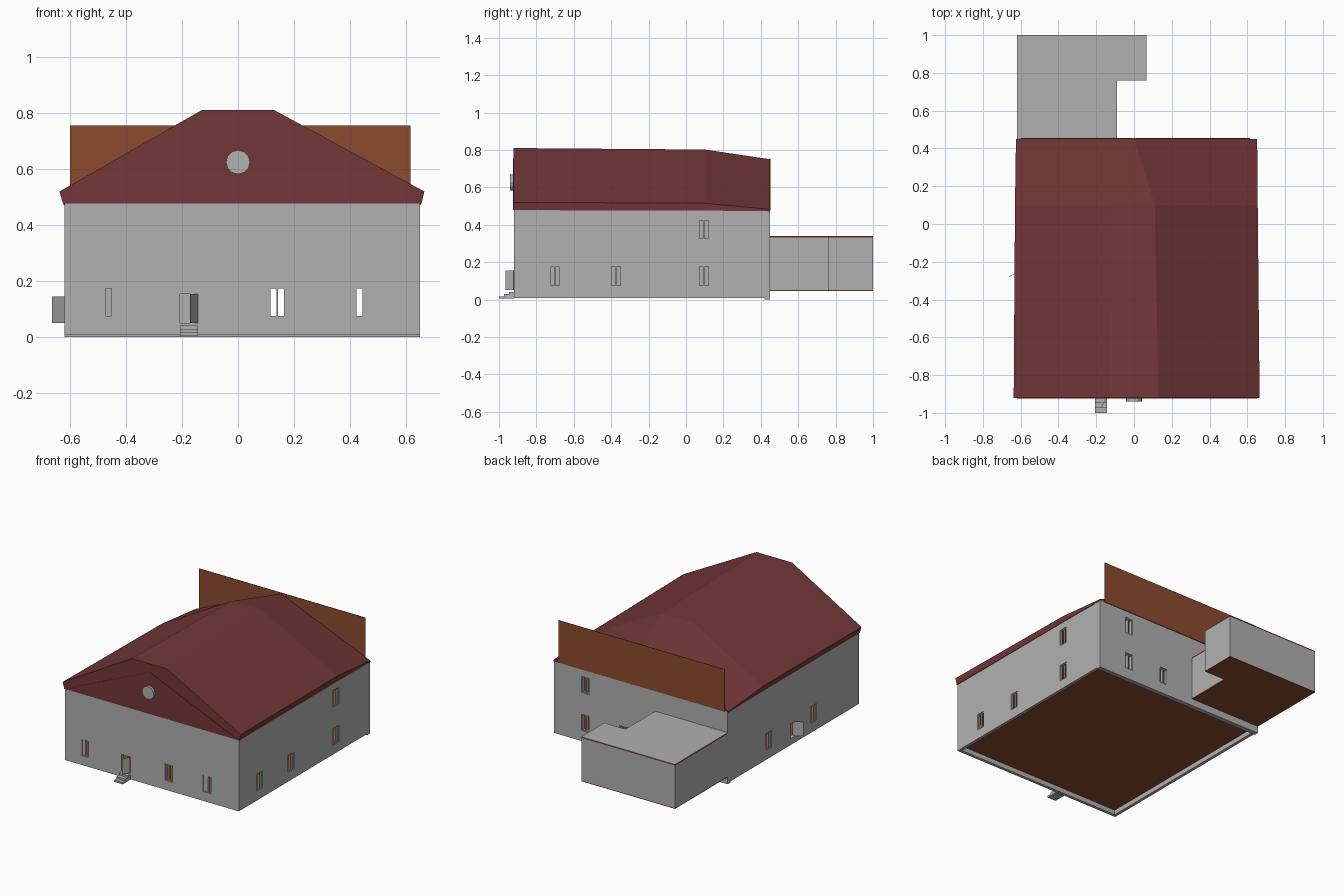
import bpy, bmesh, math

if "Cube" in bpy.data.objects:
    bpy.data.objects.remove(bpy.data.objects["Cube"])


def material(name, rgb):
    m = bpy.data.materials.new(name)
    m.diffuse_color = (*rgb, 1)
    m.use_nodes = True
    m.node_tree.nodes["Principled BSDF"].inputs["Base Color"].default_value = m.diffuse_color
    return m


GREY = material("grey_plaster", (0.44, 0.44, 0.44))
RED = material("dark_red_roof", (0.17, 0.038, 0.038))
WOOD = material("brown_wood", (0.262, 0.07, 0.027))


def finish(name, bm, mat):
    bmesh.ops.recalc_face_normals(bm, faces=bm.faces)
    me = bpy.data.meshes.new(name)
    bm.to_mesh(me)
    bm.free()
    me.materials.append(mat)
    ob = bpy.data.objects.new(name, me)
    bpy.context.collection.objects.link(ob)
    return ob


def boxes(name, mat, ranges):
    """One object from boxes given as (x0, x1, y0, y1, z0, z1)."""
    bm = bmesh.new()
    for x0, x1, y0, y1, z0, z1 in ranges:
        vs = bmesh.ops.create_cube(bm, size=1)["verts"]
        for v in vs:
            v.co = (x1 if v.co.x > 0 else x0, y1 if v.co.y > 0 else y0,
                    z1 if v.co.z > 0 else z0)
    return finish(name, bm, mat)


def prism(name, mat, pts, z0, z1):
    """Extrude a plan outline upward."""
    bm = bmesh.new()
    f = bm.faces.new([bm.verts.new((x, y, z0)) for x, y in pts])
    top = bmesh.ops.extrude_face_region(bm, geom=[f])["geom"]
    for g in top:
        if isinstance(g, bmesh.types.BMVert):
            g.co.z = z1
    return finish(name, bm, mat)


X0, X1, Y0, Y1 = -0.62, 0.65, -0.92, 0.45
T = 0.02          # wall thickness
LOW, HIGH = (0.07, 0.18), (0.32, 0.43)


def wall(name, box, along_x, windows, doors=(), panels=()):
    """Wall slab with cut openings, window frames and optional shut sashes."""
    ob = boxes(name, GREY, [box])

    def span(u0, u1, z0, z1, grow):
        x0, x1, y0, y1 = box[:4]
        if along_x:
            return (u0, u1, y0 - grow, y1 + grow, z0, z1)
        return (x0 - grow, x1 + grow, u0, u1, z0, z1)

    cuts = [span(u - 0.03, u + 0.03, *z, 0.03) for u, z in windows]
    cuts += [span(*d, 0.03) for d in doors]
    cutter = boxes("cutter", GREY, cuts)
    cutter.hide_render = True
    mod = ob.modifiers.new("openings", "BOOLEAN")
    mod.object, mod.operation, mod.solver = cutter, "DIFFERENCE", "EXACT"
    bpy.context.view_layer.objects.active = ob
    bpy.ops.object.modifier_apply(modifier=mod.name)
    bpy.data.objects.remove(cutter)
    bars = []
    for i, (u, (z0, z1)) in enumerate(windows):
        for c in (-0.027, 0, 0.027):
            bars.append(span(u + c - 0.003, u + c + 0.003, z0, z1, -0.004))
        for z in (z0, z1 - 0.006):
            bars.append(span(u - 0.03, u + 0.03, z, z + 0.006, -0.005))
        if i in panels:
            bars.append(span(u - 0.027, u, z0, z1, -0.007))
    boxes(name + "_window_frames", GREY, bars)


# Outer walls
wall("front_wall", (X0, X1, Y0, Y0 + T, 0.008, 0.48), True,
     [(-0.475, LOW), (0.14, LOW), (0.42, LOW)],
     [(-0.207, -0.143, 0.05, 0.155)], panels=(0, 2))
wall("back_wall", (X0, X1, Y1 - 0.03, Y1, 0, 0.478), True,
     [(0.42, LOW), (0.42, HIGH), (0.14, LOW)])
wall("right_wall", (X1 - T, X1, Y0 + T, Y1 - 0.03, 0.008, 0.48), False,
     [(-0.70, LOW), (-0.375, LOW), (0.095, LOW), (0.095, HIGH)])
wall("left_wall", (X0, X0 + T, Y0 + T, Y1 - 0.03, 0.008, 0.48), False,
     [(0.02, LOW), (-0.45, LOW)], [(-0.255, -0.205, 0.05, 0.145)])

# Floors inside
boxes("floors", WOOD, [(X0 + T, X1 - T, Y0 + T, Y1 - 0.03, z, z + 0.008)
                       for z in (0.04, 0.25, 0.468)])

# Roof: loft through three cross-sections, closing to a gable at the back
sections = [
    (-0.922, [(-0.625, .478), (-0.637, .52), (-0.13, .81), (0.13, .81), (0.665, .52), (0.655, .478)]),
    (0.10, [(-0.622, .476), (-0.630, .515), (-0.12, .802), (0.11, .802), (0.655, .515), (0.653, .476)]),
    (0.45, [(-0.622, .472), (-0.625, .482), (0, .75), (0, .75), (0.652, .482), (0.652, .472)]),
]
bm = bmesh.new()
rings = [[bm.verts.new((x, y, z)) for x, z in s] for y, s in sections]
for a, b in zip(rings, rings[1:]):
    for i in range(6):
        j = (i + 1) % 6
        bm.faces.new((a[i], a[j], b[j], b[i]))
bm.faces.new(rings[0])
bm.faces.new(rings[-1])
bmesh.ops.remove_doubles(bm, verts=bm.verts, dist=0.0005)
finish("roof", bm, RED)

# Gable triangle on the front of the roof
bm = bmesh.new()
tri = bm.faces.new([bm.verts.new((x, -0.921, z))
                    for x, z in ((-0.62, .48), (0.65, .48), (0, .755))])
for g in bmesh.ops.extrude_face_region(bm, geom=[tri])["geom"]:
    if isinstance(g, bmesh.types.BMVert):
        g.co.y = -0.925
finish("front_gable", bm, RED)

# Round gable vent
bpy.ops.mesh.primitive_cylinder_add(vertices=12, radius=0.043, depth=0.02,
                                    location=(0, -0.931, 0.625),
                                    rotation=(math.pi / 2, 0, 0))
bpy.context.object.name = "round_vent"
bpy.context.object.data.materials.append(GREY)

# Wooden panel standing at the back of the roof
boxes("back_panel", WOOD, [(-0.60, 0.615, 0.451, 0.454, 0.475, 0.755)])

# Rear annex with flat roof
plan = [(X0, 0.45), (-0.09, 0.45), (-0.09, 0.76), (0.065, 0.76), (0.065, 1.0), (X0, 1.0)]
prism("annex_walls", GREY, plan, 0.052, 0.333)
prism("annex_floor", WOOD, plan, 0.047, 0.052)
prism("annex_roof_edge", RED, plan, 0.333, 0.339)
prism("annex_roof_top", GREY, plan, 0.339, 0.341)

# Front steps
boxes("front_steps", GREY, [(-0.207, -0.143, -1.0 + 0.027 * i, -0.92,
                             0.005 + 0.012 * i, 0.017 + 0.012 * i) for i in range(3)])


def open_door(name, hinge, tip, z0, z1):
    dx, dy = tip[0] - hinge[0], tip[1] - hinge[1]
    n = 0.002 / math.hypot(dx, dy)
    off = (-dy * n, dx * n)
    prism(name, GREY, [hinge, tip, (tip[0] + off[0], tip[1] + off[1]),
                       (hinge[0] + off[0], hinge[1] + off[1])], z0, z1)


# Doors standing open
open_door("front_door", (-0.145, -0.92), (-0.172, -0.965), 0.05, 0.155)
open_door("side_door", (-0.62, -0.255), (-0.664, -0.28), 0.05, 0.145)
